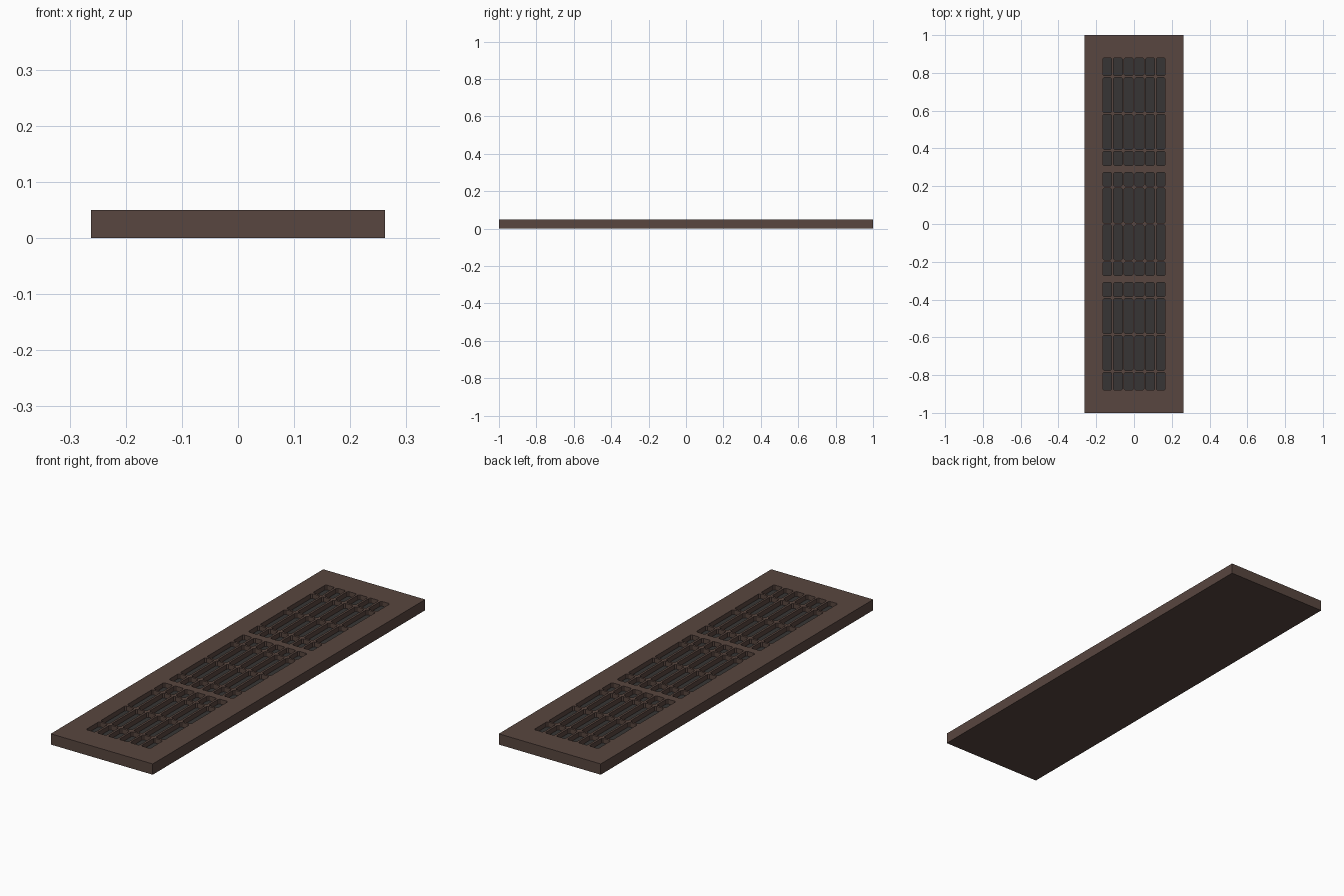
import bpy, bmesh

if "Cube" in bpy.data.objects:
    bpy.data.objects.remove(bpy.data.objects["Cube"])

def material(name, rgb):
    m = bpy.data.materials.new(name)
    m.diffuse_color = (*rgb, 1)
    m.use_nodes = True
    m.node_tree.nodes["Principled BSDF"].inputs["Base Color"].default_value = m.diffuse_color
    return m

brown = material("dark_brown", (0.098, 0.061, 0.050))
dark = material("charcoal", (0.038, 0.036, 0.035))

W, L, H, FLOOR = 0.262, 1.0, 0.05, 0.028   # half width, half length, height, slot floor
COLS, GRILLE, PITCH, BAR, CH = 6, 0.165, 0.195, 0.010, 0.006

def prism(bm, pts, z0, z1):
    lo = [bm.verts.new((x, y, z0)) for x, y in pts]
    hi = [bm.verts.new((x, y, z1)) for x, y in pts]
    bm.faces.new(lo[::-1])
    bm.faces.new(hi)
    n = len(pts)
    for i in range(n):
        j = (i + 1) % n
        bm.faces.new((lo[i], lo[j], hi[j], hi[i]))

def make_object(name, bm):
    me = bpy.data.meshes.new(name)
    bm.to_mesh(me)
    bm.free()
    me.materials.append(brown)
    me.materials.append(dark)
    ob = bpy.data.objects.new(name, me)
    bpy.context.collection.objects.link(ob)
    return ob

# Solid panel
bm = bmesh.new()
prism(bm, [(-W, -L), (W, -L), (W, L), (-W, L)], 0, H)
panel = make_object("vent_panel", bm)

# Slot rows: three groups, each split by thin cross bars
rows = []
for y0, y1 in ((-0.88, -0.309), (-0.273, 0.273), (0.309, 0.88)):
    bars = [k * PITCH for k in range(-4, 5) if y0 < k * PITCH < y1]
    starts = [y0] + [b + BAR / 2 for b in bars]
    ends = [b - BAR / 2 for b in bars] + [y1]
    rows += list(zip(starts, ends))

# Slot cutters with clipped corners
bm = bmesh.new()
slot_w = (2 * GRILLE - BAR * (COLS - 1)) / COLS
for c in range(COLS):
    a = -GRILLE + c * (slot_w + BAR)
    b = a + slot_w
    for y0, y1 in rows:
        prism(bm, [(a + CH, y0), (b - CH, y0), (b, y0 + CH), (b, y1 - CH),
                   (b - CH, y1), (a + CH, y1), (a, y1 - CH), (a, y0 + CH)],
              FLOOR, H + 0.05)
cutter = make_object("slot_cutter", bm)

# Cut the slots and keep the result as the panel mesh
mod = panel.modifiers.new("slots", 'BOOLEAN')
mod.operation = 'DIFFERENCE'
mod.solver = 'EXACT'
mod.object = cutter
deps = bpy.context.evaluated_depsgraph_get()
cut = bpy.data.meshes.new_from_object(panel.evaluated_get(deps))
panel.modifiers.clear()
panel.data = cut
bpy.data.objects.remove(cutter)

# Dark slot floors, brown everywhere else
for p in cut.polygons:
    p.material_index = 1 if p.normal.z > 0.9 and p.center.z < H - 0.005 else 0
    p.use_smooth = False
